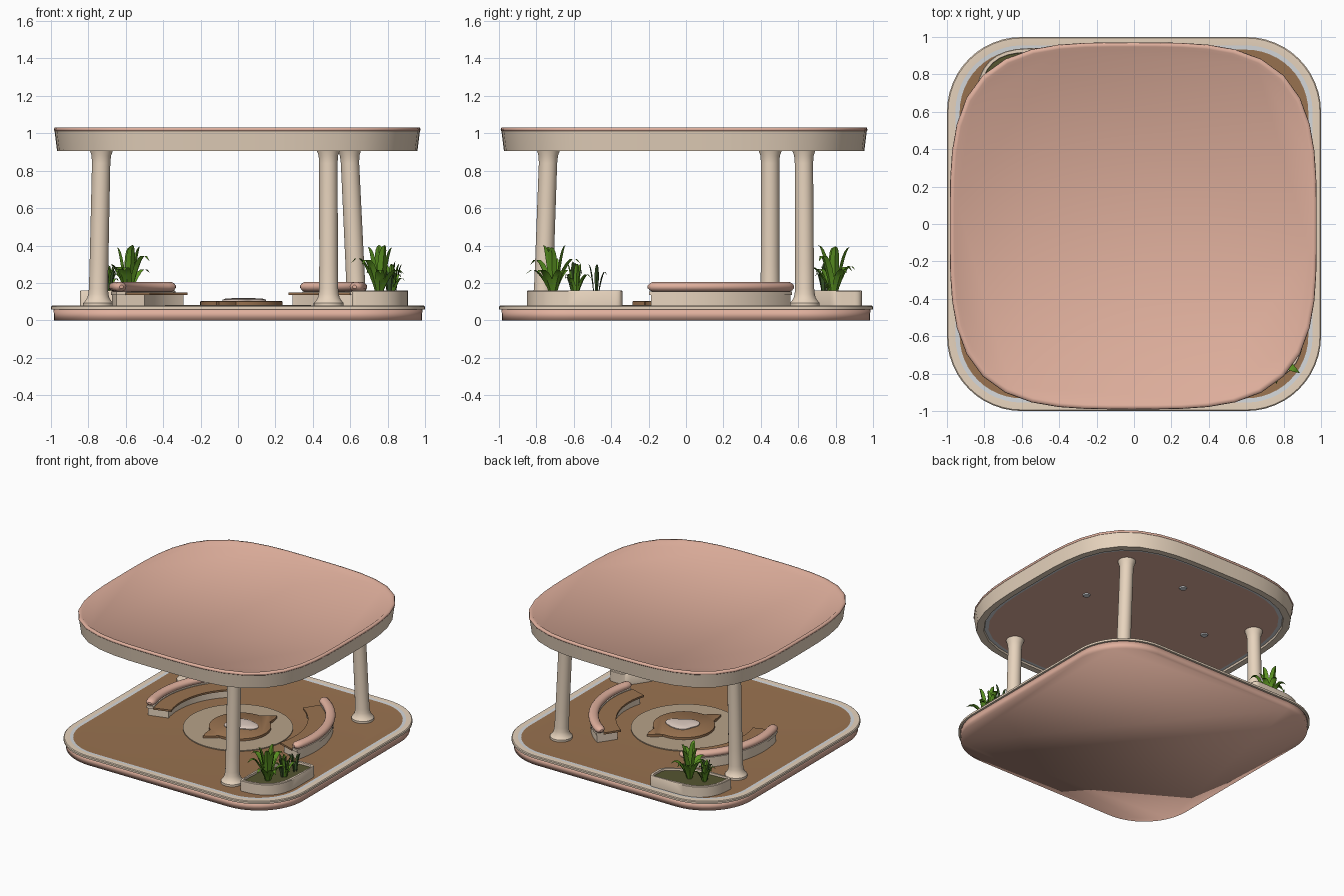
import bpy, bmesh, math, random
from math import cos, sin, pi, radians
from mathutils import Vector

if "Cube" in bpy.data.objects:
    bpy.data.objects.remove(bpy.data.objects["Cube"])

random.seed(4)


def mat(name, r, g, b):
    m = bpy.data.materials.new(name)
    m.diffuse_color = (r, g, b, 1)
    m.use_nodes = True
    m.node_tree.nodes["Principled BSDF"].inputs["Base Color"].default_value = m.diffuse_color
    return m


PINK = mat("clay pink", .74, .43, .335)
BEIGE = mat("warm beige", .83, .68, .53)
GREY = mat("pale grey strip", .66, .68, .70)
BROWN = mat("wood brown", .32, .17, .08)
STONE = mat("stone tan", .47, .36, .25)
LEAF = mat("leaf green", .10, .28, .015)
DARK = mat("dark leaf green", .04, .09, .02)
SOIL = mat("moss soil", .09, .09, .03)
PALE = mat("pale blush", .74, .61, .54)


def finish(name, bm, mats, angle=35):
    me = bpy.data.meshes.new(name)
    bm.to_mesh(me)
    bm.free()
    for m in mats:
        me.materials.append(m)
    me.shade_smooth()
    me.set_sharp_from_angle(angle=radians(angle))
    ob = bpy.data.objects.new(name, me)
    bpy.context.collection.objects.link(ob)
    return ob


def loft(name, rings, mats=(PINK,), bands=None, caps=(0, 0), angle=35):
    """Skin closed rings; bands = material index of each band, caps = of the two ends."""
    bm = bmesh.new()
    vs = [[bm.verts.new(p) for p in r] for r in rings]
    n = len(rings[0])
    for k in range(len(rings) - 1):
        for i in range(n):
            j = (i + 1) % n
            f = bm.faces.new((vs[k][i], vs[k][j], vs[k + 1][j], vs[k + 1][i]))
            f.material_index = bands[k] if bands else 0
    for ring, c in ((vs[0], caps[0]), (vs[-1], caps[1])):
        bm.faces.new(ring).material_index = c
    bmesh.ops.recalc_face_normals(bm, faces=bm.faces)
    return finish(name, bm, mats, angle)


def rounded_square(half, z, rad=.4):
    """Square of half-size 1 with corner radius rad, offset inward to 'half'."""
    c, r, pts = 1 - rad, half - 1 + rad, []
    for q, (sx, sy) in enumerate(((1, 1), (-1, 1), (-1, -1), (1, -1))):
        for i in range(13):
            a = pi / 2 * (q + i / 12)
            pts.append((sx * c + r * cos(a), sy * c + r * sin(a), z))
    return pts


def super_ring(s, z, n=3.5, steps=48):
    pts = []
    for i in range(steps):
        a = 2 * pi * i / steps
        r = (abs(cos(a)) ** n + abs(sin(a)) ** n) ** (-1 / n)
        pts.append((-.004 + s * .977 * r * cos(a), -.01 + s * .977 * r * sin(a), z))
    return pts


def circle(cx, cy, r, z, n=32):
    return [(cx + r * cos(2 * pi * i / n), cy + r * sin(2 * pi * i / n), z) for i in range(n)]


# Base platform: pink underside, then beige rim, grey strip and wood floor
loft("platform_underside", [rounded_square(.983, 0), rounded_square(.986, .058)], (PINK,), angle=120)
prof = [(.986, .057), (1, .058), (1, .073), (.994, .078), (.955, .078), (.932, .076)]
loft("platform", [rounded_square(*p) for p in prof], (PINK, BEIGE, GREY, BROWN),
     [1, 1, 1, 1, 2], (0, 3))

# Roof: flat ceiling with grey strip, beige fascia
prof = [(.91, .918), (.935, .918), (.94, .905), (.986, .905), (1, 1.014), (.96, 1.014)]
loft("roof", [super_ring(*p) for p in prof], (PINK, BEIGE, GREY), [2, 1, 1, 1, 1], (0, 0))

# Roof tray: pink lip around a slightly sunken panel, softly shaded
prof = [(1.0, 1.012), (1.004, 1.018), (1.0, 1.03), (.98, 1.03), (.965, 1.018)]
loft("roof_tray", [super_ring(*p) for p in prof], (PINK,), angle=150)

# Ceiling downlights
for x, y in ((.51, .085), (.05, .6), (-.49, .19)):
    loft("downlight", [circle(x, y, .028, .919, 20), circle(x, y, .024, .91, 20)], (GREY,))

# Three leaning columns with flared ends
for (x0, y0), (x1, y1) in (((.485, -.765), (.483, -.735)), ((.635, .635), (.595, .63)), ((-.748, .45), (-.73, .45))):
    prof = [(.08, .076), (.08, .092), (.07, .103), (.059, .12), (.054, .14), (.051, .17), (.05, .3),
            (.049, .84), (.052, .88), (.06, .903), (.064, .92)]
    rings = []
    for r, z in prof:
        t = (z - .08) / .84
        rings.append(circle(x0 + (x1 - x0) * t, y0 + (y1 - y0) * t, r, z))
    loft("column", rings, (BEIGE,))


# Curved benches, mirrored left and right
def sweep(name, section, a0, a1, side, m, round_end=0):
    rings, n = [], 28
    cr = sum(p[0] for p in section) / len(section)
    cz = sum(p[1] for p in section) / len(section)
    ts = [i / n for i in range(n + 1)]
    if round_end:
        ts = [0, .004, .014, .03] + ts[2:-2] + [.97, .986, .996, 1]
    for t in ts:
        a = radians(a0 + (a1 - a0) * t)
        e = min(t, 1 - t) / .04
        f = math.sqrt(max(.12, 1 - (1 - e) ** 2)) if round_end and e < 1 else 1
        rings.append([(side * (cr + (r - cr) * f) * cos(a), (cr + (r - cr) * f) * sin(a),
                       cz + (z - cz) * f) for r, z in section])
    loft(name, rings, (m,))


def box(r0, r1, z0, z1):
    return [(r0, z0), (r1, z0), (r1, z1), (r0, z1)]


tube = [(.655 + .036 * cos(a), .179 + .027 * sin(a)) for a in (2 * pi * i / 16 for i in range(16))]
for side in (1, -1):
    sweep("bench_base", box(.52, .675, .075, .137), -16, 56, side, BEIGE)
    sweep("bench_seat", box(.495, .63, .135, .149), -18, 57, side, BROWN)
    sweep("bench_ledge", box(.625, .68, .135, .155), -17, 56.5, side, BEIGE)
    sweep("bench_back", tube, -18, 59, side, PINK, 1)

# Centre: stone disc, pointed wooden plate, pale soft form
loft("floor_disc", [circle(0, 0, .39, .07, 64), circle(0, 0, .39, .083, 64)], (STONE,))


def pointed(z, s=1):
    pts = []
    for i in range(96):
        a = 2 * pi * i / 96
        d = min(abs((a - radians(67.5) + pi) % (2 * pi) - pi), abs((a - radians(247.5) + pi) % (2 * pi) - pi))
        r = s * max(.22, .31 - .33 * d)
        pts.append((.018 + r * cos(a), r * sin(a), z))
    return pts


loft("wood_plate", [pointed(.082), pointed(.1), pointed(.104, .97)], (BROWN,))


def blob(s, z):
    pts = []
    for i in range(40):
        a = 2 * pi * i / 40
        r = s * (.1 + .015 * sin(2 * a) + .012 * cos(3 * a))
        pts.append((.025 + 1.1 * r * cos(a), .01 + .9 * r * sin(a), z))
    return pts


loft("pale_form", [blob(1, .102), blob(1, .11), blob(.85, .116), blob(.4, .119)], (PALE,))


# Planters: rounded outline with the outer corner hugging the platform corner
def planter_outline(swap, inset, z):
    corners = [((.61, -.85), .02), ((.91, -.85), .28), ((.91, -.34), .04), ((.76, -.34), .04), ((.61, -.56), .1)]
    pts, n = [], len(corners)
    mid = Vector((.77, -.6))
    for i, (c, r) in enumerate(corners):
        c = Vector(c)
        p = c + (Vector(corners[i - 1][0]) - c).normalized() * r
        q = c + (Vector(corners[(i + 1) % n][0]) - c).normalized() * r
        for k in range(9):
            t = k / 8
            pts.append(p * (1 - t) ** 2 + c * 2 * t * (1 - t) + q * t * t)
    out = []
    for p in pts:
        p = p + (mid - p).normalized() * inset
        out.append((p.y + .005, p.x + .03, z) if swap else (p.x, p.y, z))
    return out


# Leaves: bent tapering strips
def plant(name, x, y, count, height, spread, width, m):
    bm = bmesh.new()
    for i in range(count):
        a = 2 * pi * i / count + random.uniform(-.25, .25)
        inner = i % 3 == 0
        h = height * (random.uniform(.9, 1) if inner else random.uniform(.5, .85))
        out = spread * (random.uniform(.3, .6) if inner else random.uniform(.75, 1.05))
        d, side = Vector((cos(a), sin(a), 0)), Vector((-sin(a), cos(a), 0))
        rows = []
        for k in range(8):
            t = k / 7
            droop = 0 if inner else .3 * h * max(0, t - .6) ** 2 * 5
            c = Vector((x, y, .14)) + d * (.012 + out * t ** 1.4) + Vector((0, 0, h * sin(t * pi / 2) - droop))
            w = width * max(.06, sin(pi * (.12 + .88 * t)) ** .8)
            crease = d * (w * .3)
            rows.append([bm.verts.new(p) for p in (c - side * w / 2, c + crease, c + side * w / 2)])
        for p, q in zip(rows, rows[1:]):
            for j in (0, 1):
                bm.faces.new((p[j], p[j + 1], q[j + 1], q[j]))
    finish(name, bm, (m,), 50)


for swap in (False, True):
    rings = [(0, .075), (0, .155), (.004, .16), (.022, .16), (.024, .145)]
    loft("planter", [planter_outline(swap, *r) for r in rings], (BEIGE, SOIL), [0] * 4, (0, 1))
    spots = [("broad_leaf_plant", .755, -.71, 11, .275, .14, .05, LEAF),
             ("small_leaf_plant", .82, -.59, 8, .17, .08, .03, LEAF),
             ("dark_leaf_plant", .81, -.60, 6, .18, .05, .024, DARK),
             ("dark_grass_plant", .83, -.48, 4, .16, .06, .022, DARK)]
    if swap:
        spots = [("broad_leaf_plant", .79, -.585, 11, .275, .14, .05, LEAF),
                 ("small_leaf_plant", .77, -.70, 8, .16, .07, .03, LEAF),
                 ("dark_leaf_plant", .74, -.69, 6, .17, .05, .024, DARK)]
    for name, x, y, *rest in spots:
        plant(name, *((y, x) if swap else (x, y)), *rest)
